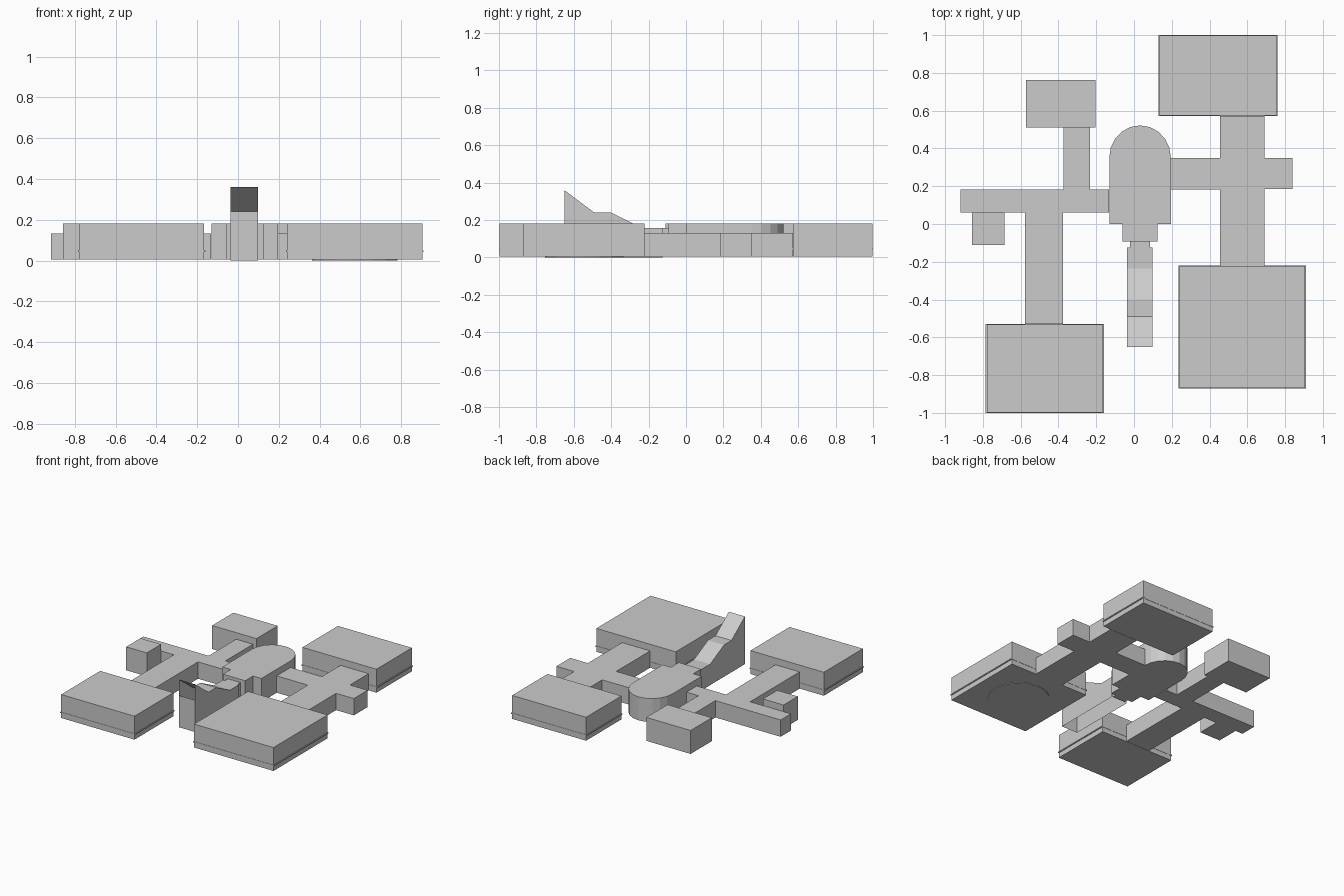
import bpy, bmesh, math

if "Cube" in bpy.data.objects:
    bpy.data.objects.remove(bpy.data.objects["Cube"])

H_ROOM, H_HALL = 0.182, 0.132

def make(name, bm):
    bmesh.ops.recalc_face_normals(bm, faces=bm.faces)
    me = bpy.data.meshes.new(name)
    bm.to_mesh(me)
    bm.free()
    ob = bpy.data.objects.new(name, me)
    bpy.context.collection.objects.link(ob)
    return ob

def prism(name, outline, z0, z1):
    """Closed solid from a plan outline between z0 and z1."""
    bm = bmesh.new()
    low = [bm.verts.new((x, y, z0)) for x, y in outline]
    high = [bm.verts.new((x, y, z1)) for x, y in outline]
    bm.faces.new(low[::-1])
    bm.faces.new(high)
    n = len(outline)
    for i in range(n):
        j = (i + 1) % n
        bm.faces.new((low[i], low[j], high[j], high[i]))
    return make(name, bm)

def block(name, x0, x1, y0, y1, z0, z1):
    return prism(name, [(x0, y0), (x1, y0), (x1, y1), (x0, y1)], z0, z1)

# Large rooms: walls plus a thin projecting band near the foot
for name, x0, x1, y0, y1 in [
        ("front_left_room", -0.785, -0.16, -1.0, -0.53),
        ("front_right_room", 0.235, 0.91, -0.87, -0.22),
        ("back_right_room", 0.13, 0.76, 0.573, 1.0)]:
    block(name, x0 + 0.006, x1 - 0.006, y0 + 0.002, y1 - 0.002, 0.005, H_ROOM)
    block(name + "_band", x0, x1, y0, y1, 0.042, 0.05)

# Small rooms
block("back_left_room", -0.573, -0.203, 0.51, 0.763, 0.005, H_ROOM)
block("side_closet", -0.857, -0.685, -0.11, 0.06, 0.005, H_ROOM)

# Corridors
for name, x0, x1, y0, y1 in [
        ("left_corridor", -0.918, -0.132, 0.06, 0.182),
        ("back_left_corridor", -0.373, -0.232, 0.182, 0.51),
        ("front_left_corridor", -0.578, -0.376, -0.53, 0.06),
        ("right_corridor_inner", 0.195, 0.455, 0.183, 0.35),
        ("right_corridor_outer", 0.69, 0.838, 0.185, 0.35),
        ("long_right_corridor", 0.455, 0.69, -0.222, 0.573)]:
    block(name, x0, x1, y0, y1, 0.005, H_HALL)

# Central hall with a rounded back end, and its entrance neck
cx, r = 0.032, 0.163
arc = [(cx + r * math.cos(math.pi * i / 10), 0.352 + 0.17 * math.sin(math.pi * i / 10)) for i in range(11)]
prism("central_hall", [(cx - r, 0), (cx + r, 0)] + arc, 0.005, H_ROOM)
block("hall_neck", -0.06, 0.125, -0.093, 0, 0.005, H_ROOM)
block("neck_link", -0.02, 0.085, -0.125, -0.093, 0.005, 0.158)

# Hollow entrance ramp: stepped roof, side walls, front wall with opening above
profile = [(-0.65, 0.36), (-0.49, 0.24), (-0.40, 0.24), (-0.235, 0.158), (-0.125, 0.158)]
bm = bmesh.new()
sides = []
for x in (-0.037, 0.097):
    top = [bm.verts.new((x, y, z)) for y, z in profile]
    sill = bm.verts.new((x, -0.65, 0.24))
    back = bm.verts.new((x, -0.125, 0.0))
    foot = bm.verts.new((x, -0.65, 0.0))
    bm.faces.new(top + [back, foot, sill])
    sides.append((top, sill, foot))
(lt, ls, lf), (rt, rs, rf) = sides
for i in range(len(profile) - 1):
    bm.faces.new((lt[i], lt[i + 1], rt[i + 1], rt[i]))
bm.faces.new((ls, rs, rf, lf))
make("entrance_ramp", bm)

# Round floor plate under the front right room
prism("round_floor_plate", [(0.573 + 0.21 * math.cos(math.tau * i / 16),
                             -0.545 + 0.21 * math.sin(math.tau * i / 16)) for i in range(16)], 0, 0.008)
